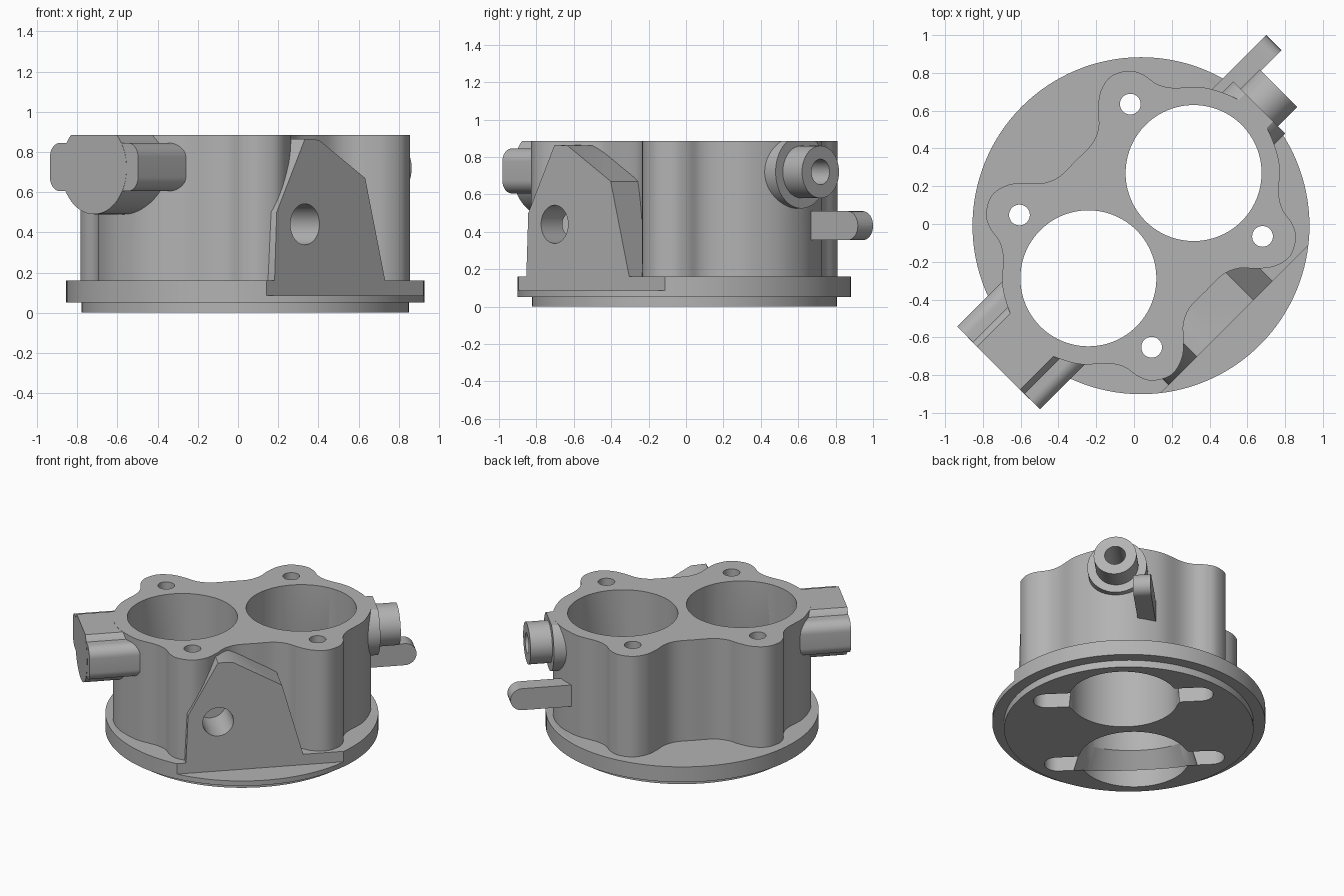
import bpy, bmesh, math
from mathutils import Matrix, Vector

cube = bpy.data.objects.get("Cube")
if cube:
    bpy.data.objects.remove(cube, do_unlink=True)

metal = bpy.data.materials.new("cast_metal_grey")
metal.use_nodes = True
metal.diffuse_color = (0.45, 0.45, 0.45, 1)
metal.node_tree.nodes["Principled BSDF"].inputs["Base Color"].default_value = (0.45, 0.45, 0.45, 1)


# ---- helpers (everything is built along its own axis, then turned 45 degrees) ----
def make(name, bm):
    bmesh.ops.recalc_face_normals(bm, faces=bm.faces)
    mesh = bpy.data.meshes.new(name)
    bm.to_mesh(mesh)
    bm.free()
    mesh.materials.append(metal)
    ob = bpy.data.objects.new(name, mesh)
    bpy.context.collection.objects.link(ob)
    return ob


def prism(name, outline, axis, a, b):
    """Extrude a 2D outline along an axis from a to b."""
    place = {"x": lambda p, d: (d, p[0], p[1]),
             "y": lambda p, d: (p[0], d, p[1]),
             "z": lambda p, d: (p[0], p[1], d)}[axis]
    bm = bmesh.new()
    low, high = [[bm.verts.new(place(p, d)) for p in outline] for d in (a, b)]
    bm.faces.new(low)
    bm.faces.new(high)
    n = len(outline)
    for i in range(n):
        j = (i + 1) % n
        bm.faces.new((low[i], low[j], high[j], high[i]))
    return make(name, bm)


def rod(name, start, end, r1, r2=None, sides=64):
    """Cylinder or cone between two points."""
    start, end = Vector(start), Vector(end)
    line = end - start
    bm = bmesh.new()
    bmesh.ops.create_cone(bm, cap_ends=True, segments=sides, radius1=r1,
                          radius2=r1 if r2 is None else r2, depth=line.length)
    turn = line.to_track_quat("Z", "Y").to_matrix().to_4x4()
    bm.transform(Matrix.Translation((start + end) / 2) @ turn)
    return make(name, bm)


def rounded(x0, x1, y0, y1, r, steps=8):
    """Outline of a rectangle with round corners."""
    pts = []
    corners = [(x1 - r, y1 - r), (x0 + r, y1 - r), (x0 + r, y0 + r), (x1 - r, y0 + r)]
    for k, (cx, cy) in enumerate(corners):
        for s in range(steps + 1):
            t = math.pi / 2 * (k + s / steps)
            pts.append((cx + r * math.cos(t), cy + r * math.sin(t)))
    return pts


def spline(pts, steps=6):
    """Closed smooth curve through the points."""
    pts = [Vector(p) for p in pts]
    n, out = len(pts), []
    for i in range(n):
        p0, p1, p2, p3 = (pts[(i + k) % n] for k in (-1, 0, 1, 2))
        for s in range(steps):
            t = s / steps
            out.append(0.5 * (2 * p1 + (p2 - p0) * t + (2 * p0 - 5 * p1 + 4 * p2 - p3) * t * t
                              + (3 * p1 - p0 - 3 * p2 + p3) * t ** 3))
    return out


# ---- main castings ----
TOP, PORT = 0.885, 0.72
quarter = [(0, .488), (.125, .49), (.21, .528), (.27, .591), (.348, .652), (.445, .672),
           (.535, .625), (.574, .556), (.59, .471), (.635, .397), (.74, .298),
           (.8, .2), (.838, .1), (.849, 0)]
back = quarter[::-1]
ring = (quarter + [(x, -y) for x, y in back[1:]] + [(-x, -y) for x, y in quarter[1:]]
        + [(-x, y) for x, y in back[1:-1]])
body = prism("main_body", spline(ring), "z", 0.06, TOP)
flange = rod("flange", (0, 0, .05), (0, 0, .16), .892, sides=128)
rim = rod("lower_rim", (0, 0, 0), (0, 0, .055), .815, sides=128)

# flat-faced side boss
boss = prism("side_boss", [(-.495, .155), (-.48, .5), (-.281, .865), (-.182, .86),
                           (.143, .67), (.285, .155)], "y", -.70, -.40)

# nozzle and lever on one end
collar = rod("nozzle_collar", (.62, 0, PORT), (.885, 0, PORT), .195)
nozzle = rod("nozzle", (.62, 0, PORT), (1.03, 0, PORT), .14)
lever = prism("lever_arm", rounded(.62, 1.182, .355, .51, .077), "y", .13, .245)

# mounting port with ears on the other end
ears = prism("port_ears", rounded(-.31, .31, .605, .845, .07), "x", -1.066, -.62)
port = rod("round_port", (-1.067, 0, PORT), (-.62, 0, PORT), .23)

parts = [body, flange, rim, boss, collar, nozzle, lever, ears, port]

# ---- cutters: (object, parts it cuts) ----
cuts = []


def cut(ob, targets):
    ob.hide_render = True
    cuts.append((ob, targets))


base = [body, flange, rim]
for sx in (1, -1):
    bore = rod("bore_cutter", (sx * .394, 0, -.2), (sx * .394, 0, 1.2), .36, sides=96)
    cut(bore, [body, flange, rim, boss] + ([collar, nozzle, lever] if sx > 0 else [ears, port]))
    cut(rod("flare_cutter", (sx * .48, 0, -.01), (sx * .394, 0, .16), .405, .358, 96), base)
    for sy in (1, -1):
        x, y = sx * .415, sy * .495
        cut(rod("bolt_cutter", (x, y, -.2), (x, y, 1.2), .055, sides=32), base + [boss])
        y0, y1 = sorted((sy * .2, sy * .59))
        cut(prism("slot_cutter", rounded(x - .088, x + .088, y0, y1, .087), "z", -.1, .115), base)

# flat on the flange, trimmed tops of the round ends
cut(prism("flat_cutter", rounded(-1, 1, -1.4, -.70, .01), "z", .085, .4), [flange])
cut(prism("top_cutter", rounded(-1.4, 1.4, -1, 1, .01), "z", TOP - .001, 1.4), [collar, port])

# slanted passage from the top to the boss face, and a straight hole beside it
tilt = math.radians(54)
aim = Vector((0, -math.sin(tilt), -math.cos(tilt)))
mouth = Vector((0, -.268, TOP))
cut(rod("passage_cutter", mouth - aim * .3, mouth + aim * .75, .08), [body, boss])
cut(rod("side_hole_cutter", (-.281, -.9, .44), (-.281, -.415, .44), .102), [body, boss])

# stepped holes of nozzle and port
for r, depth in ((.1, .93), (.068, .8)):
    cut(rod("nozzle_hole_cutter", (1.2, 0, PORT), (depth, 0, PORT), r), [nozzle, collar, body])
for r, depth in ((.2, 1.03), (.1, .9), (.066, .8)):
    cut(rod("port_hole_cutter", (-1.2, 0, PORT), (-depth, 0, PORT), r), [port, ears, body])

for cutter, targets in cuts:
    for ob in targets:
        mod = ob.modifiers.new("cut", "BOOLEAN")
        mod.operation = "DIFFERENCE"
        mod.solver = "EXACT"
        mod.object = cutter

# ---- bake the cuts, turn into place and shade ----
bpy.context.view_layer.update()
graph = bpy.context.evaluated_depsgraph_get()
baked = [(ob, bpy.data.meshes.new_from_object(ob.evaluated_get(graph))) for ob in parts]
place = Matrix.Translation((.037, -.009, 0)) @ Matrix.Rotation(math.radians(45), 4, "Z")
bpy.ops.object.select_all(action="DESELECT")
for ob, mesh in baked:
    ob.modifiers.clear()
    mesh.transform(place)
    mesh.materials.clear()
    mesh.materials.append(metal)
    ob.data = mesh
    ob.select_set(True)
for cutter, targets in cuts:
    bpy.data.objects.remove(cutter, do_unlink=True)
bpy.context.view_layer.objects.active = body
bpy.ops.object.shade_smooth_by_angle(angle=math.radians(30))
